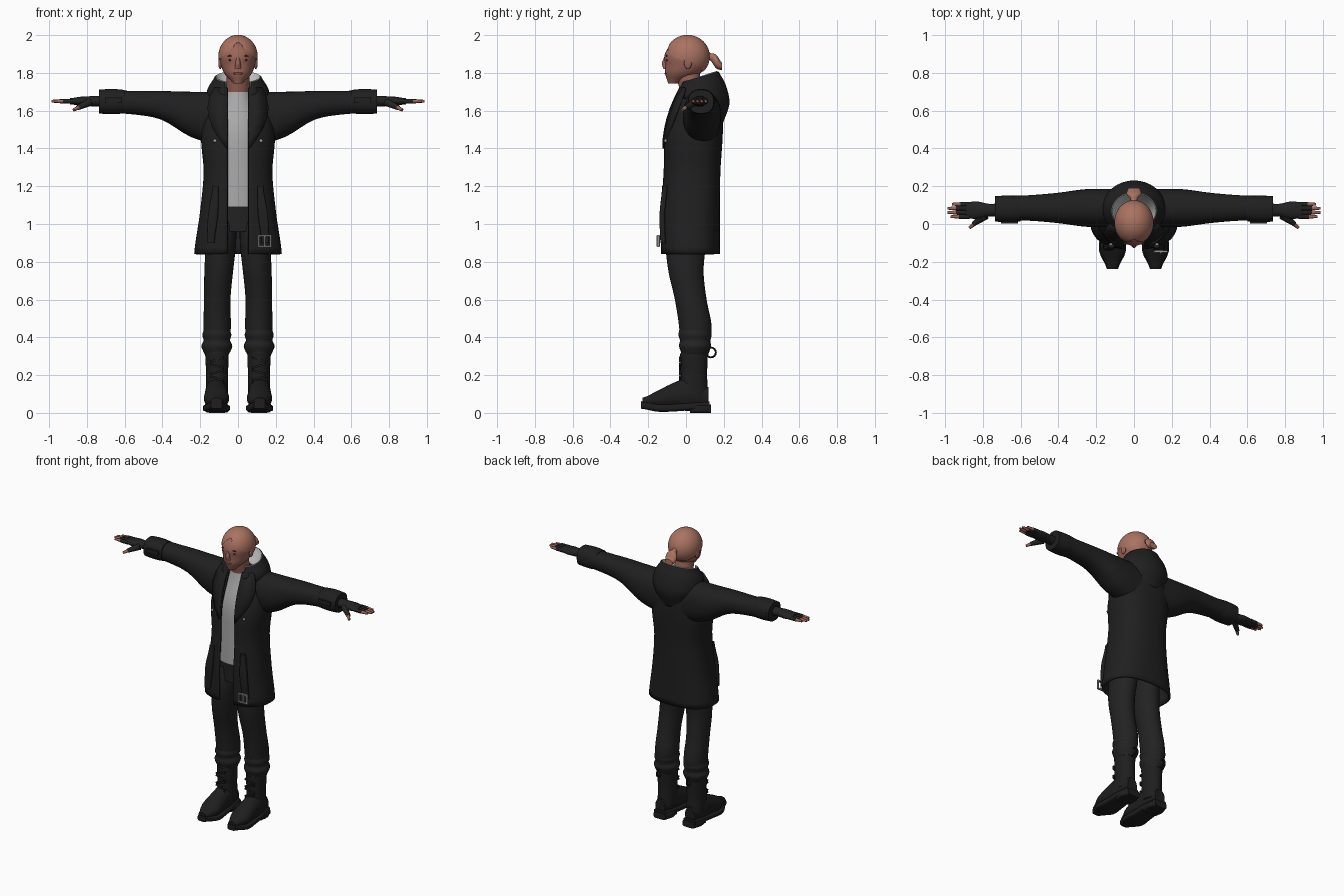
import bpy, bmesh, math
from mathutils import Vector, Matrix

if "Cube" in bpy.data.objects:
    bpy.data.objects.remove(bpy.data.objects["Cube"])


def material(name, *rgb):
    m = bpy.data.materials.new(name)
    m.use_nodes = True
    m.diffuse_color = (*rgb, 1)
    node = m.node_tree.nodes["Principled BSDF"]
    node.inputs["Base Color"].default_value = (*rgb, 1)
    node.inputs["Roughness"].default_value = .8
    return m


def grey(name, value):
    return material(name, value, value, value)


COAT = grey("coat black", .014)
CLOTH = grey("trouser black", .016)
LEATHER = grey("boot black", .013)
SHIRT = grey("shirt grey", .4)
LINING = grey("lining pale grey", .55)
METAL = grey("metal", .3)
SKIN = material("skin", .33, .13, .1)
HAIR = material("hair", .4, .17, .12)
DARK = material("dark brown", .07, .03, .03)
LIPS = material("lips", .24, .08, .06)
made = []


def register(ob, mat, mirror):
    ob.data.materials.append(mat)
    if mirror:
        ob.modifiers.new("mirror", "MIRROR")
    made.append(ob)


def finish(name, bm, mat, mirror=False, thick=0):
    bmesh.ops.recalc_face_normals(bm, faces=bm.faces)
    mesh = bpy.data.meshes.new(name)
    bm.to_mesh(mesh)
    bm.free()
    ob = bpy.data.objects.new(name, mesh)
    bpy.context.collection.objects.link(ob)
    if thick:
        solid = ob.modifiers.new("thickness", "SOLIDIFY")
        solid.thickness = thick
        solid.offset = 0
    register(ob, mat, mirror)


def sample(values, t):
    """Read a constant, or a smooth curve through evenly spaced values."""
    if not isinstance(values, tuple):
        return values
    last = len(values) - 1
    i = min(int(t * last), last - 1)
    f = t * last - i
    a, b, c, d = (values[max(0, min(last, i + k))] for k in (-1, 0, 1, 2))
    return b + f / 2 * (c - a + f * (2 * a - 5 * b + 4 * c - d + f * (3 * (b - c) + d - a)))


def power(v, e):
    return math.copysign(abs(v) ** e, v)


def loft(name, mat, start, end, width, depth, shift=0, lift=0, tilt=0, gap=0, axis="z",
         square=1, sides=32, rings=16, mirror=False, thick=0, cut=None):
    """Sweep a rounded section along an axis; shift and lift move its centre."""
    order = {"z": (1, 2, 0), "x": (0, 1, 2), "y": (1, 0, 2)}[axis]
    order = (1, 2, 0) if axis == "z" else order
    bm = bmesh.new()
    loops = []
    for i in range(rings + 1):
        t = i / rings
        w, d, sx, sy, lean = (sample(v, t) for v in (width, depth, shift, lift, tilt))
        first = math.asin((gap / w) ** (1 / square)) if gap else 0
        loop = []
        for k in range(sides + bool(gap)):
            a = first + (math.pi - first) * 2 * k / sides
            point = (start + (end - start) * t - lean * math.cos(a),
                     sx + w * power(math.sin(a), square), sy - d * power(math.cos(a), square))
            loop.append(bm.verts.new([point[j] for j in order]))
        loops.append(loop)
    for a, b in zip(loops, loops[1:]):
        for k in range(sides):
            j = (k + 1) % len(a)
            bm.faces.new((a[k], a[j], b[j], b[k]))
    if not gap:
        bm.faces.new(loops[0])
        bm.faces.new(loops[-1])
    if cut:
        trim(bm, cut)
    finish(name, bm, mat, mirror, thick)


def trim(bm, cut):
    doomed = [f for f in bm.faces if cut(f.calc_center_median())]
    bmesh.ops.delete(bm, geom=doomed, context="FACES")


def placed(loc, size, turn=0):
    return Matrix.Translation(loc) @ Matrix.Rotation(turn, 4, "Y") @ Matrix.Diagonal((*size, 1))


def ball(name, mat, loc, size, mirror=False, cut=None, segments=20):
    bm = bmesh.new()
    bmesh.ops.create_uvsphere(bm, u_segments=segments, v_segments=segments // 2, radius=1,
                              matrix=placed(loc, size))
    if cut:
        trim(bm, cut)
    finish(name, bm, mat, mirror)


def box(name, mat, loc, size, mirror=False, turn=0):
    bm = bmesh.new()
    bmesh.ops.create_cube(bm, size=1, matrix=placed(loc, size, turn))
    finish(name, bm, mat, mirror)


def finger(name, mat, base, tip, thick, thin):
    base, tip = Vector(base), Vector(tip)
    along = tip - base
    aim = along.to_track_quat("Z", "Y").to_matrix().to_4x4()
    bm = bmesh.new()
    bmesh.ops.create_cone(bm, cap_ends=True, segments=12, radius1=thick, radius2=thin,
                          depth=along.length, matrix=Matrix.Translation((base + tip) / 2) @ aim)
    finish(name, bm, mat, True)


# Head and face
loft("head", SKIN, start=1.745, end=1.985, width=(.025, .07, .09, .095, .08, .03),
     depth=(.03, .09, .11, .115, .1, .04), lift=(-.065, -.02, 0, 0, .01, .01))
loft("neck", SKIN, start=1.62, end=1.8, width=.06, depth=.063, lift=(.055, .03, .01))
loft("nose", SKIN, start=1.82, end=1.88, width=(.017, .014, .009), depth=(.012, .02, .01),
     lift=-.108, sides=16)
ball("ears", SKIN, (.094, .01, 1.85), (.01, .02, .03), mirror=True)
ball("eyes", DARK, (.036, -.1, 1.868), (.015, .006, .006), mirror=True)
ball("eyebrows", DARK, (.037, -.102, 1.89), (.02, .006, .004), mirror=True)
ball("mouth", LIPS, (0, -.105, 1.797), (.026, .008, .007))


# Hair cap with a parted hairline, and a tied tail
def bare(c):
    if c.y < -.015:
        return c.z < 1.96 - .9 * abs(c.x)
    return c.z < 1.865 - .6 * max(0, c.y)


ball("hair", HAIR, (0, .008, 1.887), (.104, .118, .114), cut=bare, segments=72)
loft("hair_tail", HAIR, start=.1, end=.19, width=(.018, .018, .04, .03), depth=(.02, .02, .036, .02),
     lift=(1.9, 1.885, 1.86, 1.835), axis="y", sides=20)

# Shirt
loft("shirt", SHIRT, start=1.09, end=1.7, width=(.15, .15, .145, .068),
     depth=(.118, .122, .12, .07), lift=(.02, .025, .03, .04))

# Coat body, open at the front with a slit at the back hem
loft("coat_body", COAT, start=.84, end=1.705, width=(.225, .195, .175, .187, .13),
     depth=(.15, .15, .145, .145, .105), lift=(.022, .022, .03, .043, .08), gap=.055,
     square=.8, sides=56, rings=24, thick=.014,
     cut=lambda c: c.y > .1 and abs(c.x) < .012 and c.z < 1.04)

# Sleeves and cuffs
loft("sleeves", COAT, start=.09, end=.72, width=(.1, .1, .08, .067, .064),
     depth=(.14, .12, .076, .062, .06), shift=.085, lift=(1.56, 1.58, 1.628, 1.643, 1.648),
     axis="x", square=.9, mirror=True)
loft("cuffs", COAT, start=.6, end=.737, width=(.066, .07, .07, .067), depth=(.062, .066, .066, .063),
     shift=.08, lift=1.648, axis="x", square=.85, mirror=True)
box("cuff_tabs", COAT, (.66, .008, 1.655), (.09, .01, .03), mirror=True)

# Hood lying behind the neck
loft("hood", COAT, start=1.6, end=1.775, width=(.125, .16, .155, .12), depth=(.105, .14, .13, .1),
     lift=(.085, .085, .075, .07), tilt=(-.07, -.02, .02, .03), gap=.068, sides=48, thick=.01)
loft("hood_lining", LINING, start=1.78, end=1.68, width=(.118, .1, .08), depth=(.096, .085, .07),
     lift=(.07, .06, .05), tilt=.03, gap=.063, sides=40, thick=.004)

# Lapels folded back from the opening
bm = bmesh.new()
pairs = []
for i in range(7):
    t = i / 6
    fold = math.sin(2.4 * t)
    y, z = .09 * t * t - .12, 1.4 + .32 * t
    pairs.append([bm.verts.new(p) for p in ((.055, y, z), (.06 + .1 * fold, y + .04 * fold, z))])
for (a, b), (c, d) in zip(pairs, pairs[1:]):
    bm.faces.new((a, b, d, c))
finish("lapels", bm, COAT, mirror=True, thick=.012)

# Hanging belt ends, buckle and snaps
loft("belt_ends", COAT, start=.9, end=1.2, width=(.02, .026, .016), depth=.014,
     shift=(.145, .132, .118), lift=(-.122, -.126, -.112), square=.5, mirror=True)
buckle = Vector((.142, -.146, .91))
for s in (-1, 1):
    box("buckle_side", METAL, buckle + Vector((s * .032, 0, 0)), (.009, .012, .062))
    box("buckle_bar", METAL, buckle + Vector((0, 0, s * .028)), (.07, .012, .009))
box("buckle_prong", METAL, buckle, (.008, .018, .06))
ball("snaps", METAL, (.122, -.108, 1.44), (.01, .008, .01), mirror=True)

# Gloved hands with bare fingertips
loft("gloves", CLOTH, start=.71, end=.89, width=(.036, .034, .046, .042), depth=(.03, .027, .024, .016),
     shift=.073, lift=1.65, axis="x", sides=20, mirror=True)
for i, label in enumerate(("index", "middle", "ring", "little")):
    y, reach = .039 + .022 * i, .99 - .01 * (i - 1.4) ** 2
    knuckle, joint, tip = ((x, y, 1.65) for x in (.87, reach - .045, reach))
    finger(label + "_sleeves", CLOTH, knuckle, joint, .0125, .012)
    finger(label + "_tips", SKIN, joint, tip, .0105, .007)
finger("thumb_sleeves", CLOTH, (.785, .045, 1.645), (.85, 0, 1.615), .022, .013)
finger("thumb_tips", SKIN, (.845, 0, 1.617), (.87, -.02, 1.603), .011, .008)

# Trousers, gathered above the boots
loft("trouser_hips", CLOTH, start=.96, end=1.15, width=.15, depth=.105, lift=.02)
loft("trouser_legs", CLOTH, start=1.05, end=.3, width=(.075, .08, .076, .07, .072, .062),
     depth=(.105, .107, .093, .084, .086, .072), shift=(.085, .09, .102, .11, .11, .112),
     lift=(.02, 0, 0, .025, .05, .045), rings=24, mirror=True)
loft("trouser_gathers", CLOTH, start=.44, end=.3, width=(.07, .077, .07, .082, .073, .06),
     depth=(.084, .088, .08, .085, .077, .066), shift=.112, lift=.048, mirror=True)

# Boots
loft("boot_shafts", LEATHER, start=.08, end=.315, width=(.058, .058, .062), depth=(.075, .07, .073),
     shift=.111, lift=.042, mirror=True)
loft("boot_feet", LEATHER, start=-.23, end=.12, width=(.03, .065, .062, .058, .038),
     depth=(.02, .05, .074, .09, .055), shift=.114, lift=(.06, .072, .09, .1, .08),
     axis="y", mirror=True)
loft("boot_soles", LEATHER, start=-.237, end=.125, width=(.03, .07, .066, .06, .045), depth=.02,
     shift=.114, lift=(.042, .026, .028, .035, .04), axis="y", square=.5, mirror=True)
loft("boot_heels", LEATHER, start=.02, end=.132, width=(.056, .062, .045), depth=.022,
     shift=.111, lift=.022, axis="y", square=.4, mirror=True)
for i in range(5):
    box("boot_laces", LEATHER, (.111, -.03, .15 + .033 * i), (.072, .014, .011),
        mirror=True, turn=.3 * (-1) ** i)
bpy.ops.mesh.primitive_torus_add(major_radius=.026, minor_radius=.005, major_segments=16, minor_segments=8)
loop = bpy.context.object
loop.name = "lace_loops"
loop.data.transform(Matrix.Translation((.115, .132, .32)) @ Matrix.Rotation(math.pi / 2, 4, "Y"))
register(loop, LEATHER, True)

# Smooth shading with sharp corners kept
for ob in made:
    ob.select_set(True)
bpy.ops.object.shade_smooth_by_angle(angle=math.radians(40))
